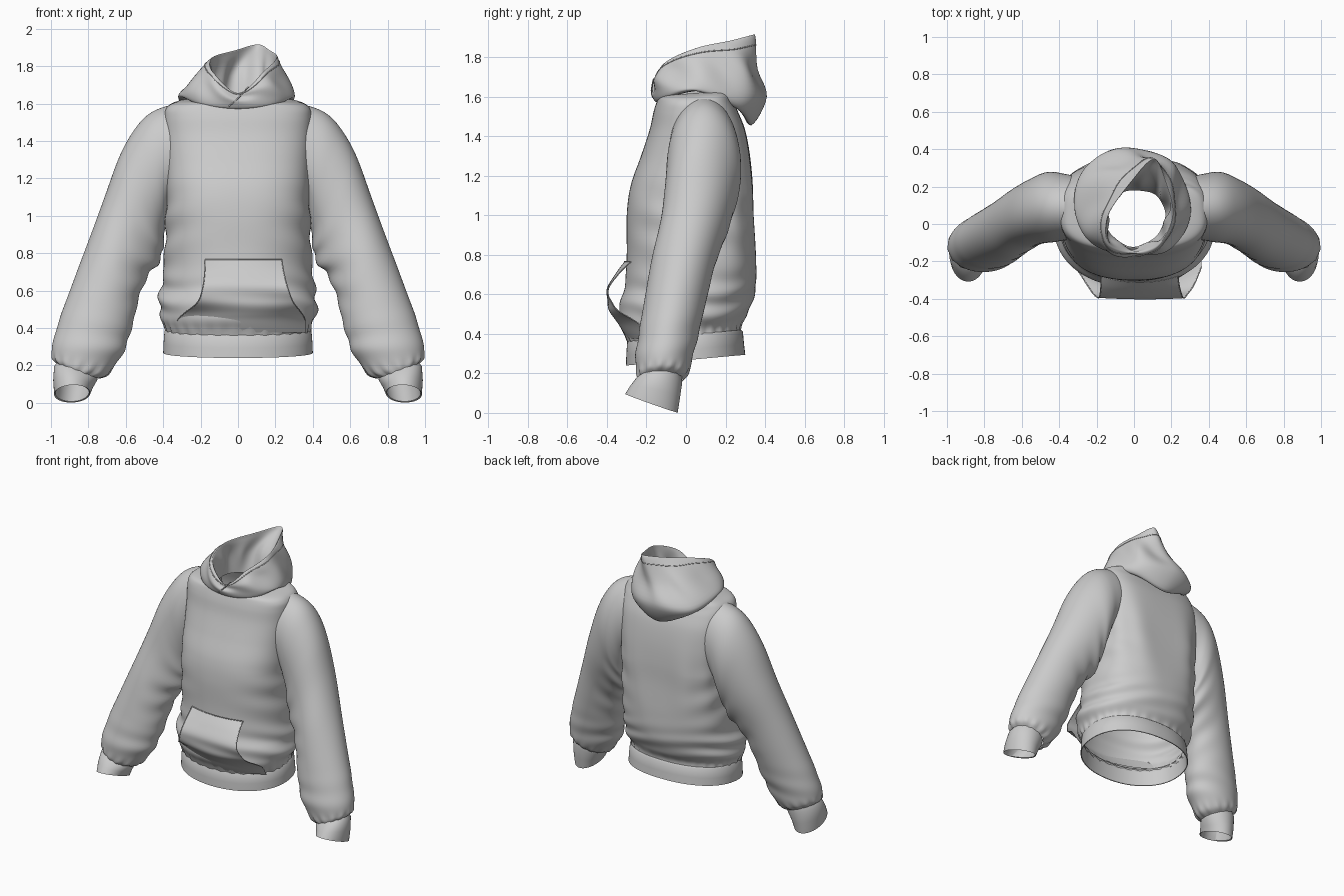
import bpy, bmesh, math
from math import sin, cos, pi, exp
from mathutils import Vector

if "Cube" in bpy.data.objects:
    bpy.data.objects.remove(bpy.data.objects["Cube"])


def spline(pts, n, closed=False):
    """Catmull-Rom through tuples of any length."""
    out, m = [], len(pts)
    get = (lambda i: pts[i % m]) if closed else (lambda i: pts[max(0, min(m - 1, i))])
    for i in range(m if closed else m - 1):
        for k in range(n):
            t = k / n
            out.append(tuple(0.5 * (2 * b + (c - a) * t + (2 * a - 5 * b + 4 * c - d) * t * t
                                    + (3 * b - a - 3 * c + d) * t ** 3)
                             for a, b, c, d in zip(get(i - 1), get(i), get(i + 1), get(i + 2))))
    if not closed:
        out.append(tuple(pts[-1]))
    return out


def bell(v, mid, width):
    return exp(-((v - mid) / width) ** 2)


def loft(name, rings, closed=True, mirror=False, angle=60):
    bm = bmesh.new()
    grid = [[bm.verts.new(p) for p in r] for r in rings]
    n = len(rings[0])
    for a, b in zip(grid, grid[1:]):
        for i in range(n if closed else n - 1):
            j = (i + 1) % n
            bm.faces.new((a[i], a[j], b[j], b[i]))
    bmesh.ops.recalc_face_normals(bm, faces=bm.faces)
    me = bpy.data.meshes.new(name)
    bm.to_mesh(me)
    bm.free()
    ob = bpy.data.objects.new(name, me)
    bpy.context.collection.objects.link(ob)
    if mirror:
        ob.modifiers.new("mirror", 'MIRROR')
    bpy.ops.object.select_all(action='DESELECT')
    ob.select_set(True)
    bpy.context.view_layer.objects.active = ob
    bpy.ops.object.shade_smooth_by_angle(angle=math.radians(angle))
    return ob


def seam(name, pts, radius=0.003, closed=False):
    cu = bpy.data.curves.new(name, 'CURVE')
    cu.dimensions = '3D'
    cu.bevel_depth = radius
    cu.bevel_resolution = 1
    sp = cu.splines.new('POLY')
    sp.points.add(len(pts) - 1)
    for q, p in zip(sp.points, pts):
        q.co = (*p, 1)
    sp.use_cyclic_u = closed
    ob = bpy.data.objects.new(name, cu)
    bpy.context.collection.objects.link(ob)
    return ob


def body_ring(row, fold=None, n=128):
    """Rounded body section (height, half width, front y, back y, tilt); boxier at the upper back."""
    z, hx, yf, yb, tilt = row
    up = max(0, min(1, (z - .6) / .5))
    ring = []
    for i in range(n):
        a = 2 * pi * i / n
        e = 2 / ((2.25 + 1.2 * up) if sin(a) > 0 else (2.1 + .5 * up))
        k = 1 + (fold(a, z) if fold else 0)
        x = math.copysign(abs(cos(a)) ** e, cos(a)) * hx * k
        y = (yf + yb) / 2 + math.copysign(abs(sin(a)) ** e, sin(a)) * (yb - yf) / 2 * k
        ring.append((x, y, z + tilt * y))
    return ring


def sleeve_ring(row, fold=None, n=64):
    """Section from outer x,z, inner x,z, centre y, half depth, front lift."""
    ox, oz, ix, iz, yc, ry, rz = row
    c = Vector(((ox + ix) / 2, yc, (oz + iz) / 2))
    u = Vector(((ox - ix) / 2, 0, (oz - iz) / 2))
    w = Vector((0, -ry, rz))
    return [c + (u * cos(a) + w * sin(a)) * (1 + (fold(a, c.z) if fold else 0))
            for a in (2 * pi * i / n for i in range(n))]


# Body, bloused over the hem
def body_fold(a, z):
    side = cos(a) ** 2
    f = 0.028 * sin(48 * z + 2.2 * sin(2 * a + 0.5) + 2 * cos(a)) * bell(z, 0.55, 0.13) * (0.35 + 0.65 * side)
    f += 0.018 * sin(34 * z + 3 * sin(a)) * side * bell(z, 0.92, 0.2)
    f += 0.012 * sin(30 * a) * bell(z, 0.40, 0.035)
    f += 0.012 * sin(9 * a + 3 * z) * bell(z, 1.05, 0.3) * max(0, sin(a))
    return f


body_rows = [(.37, .385, -.29, .275, .09), (.42, .395, -.31, .28, .08), (.48, .418, -.34, .31, .06),
             (.56, .42, -.335, .34, .04), (.65, .405, -.31, .355, .02), (.80, .393, -.30, .355, 0),
             (1.0, .385, -.30, .345, 0), (1.15, .385, -.28, .34, 0), (1.3, .39, -.228, .325, 0),
             (1.43, .395, -.185, .30, 0), (1.52, .395, -.165, .265, 0), (1.57, .386, -.15, .24, 0),
             (1.60, .35, -.14, .23, .04), (1.615, .27, -.128, .22, .08), (1.605, .19, -.125, .20, .08)]
loft("body", [body_ring(r, body_fold) for r in spline(body_rows, 9)])

# Ribbed hem band with a folded-in lip
hem_rows = [(.395, .385, -.29, .28, .09), (.385, .393, -.298, .288, .09), (.32, .398, -.302, .294, .09),
            (.267, .40, -.304, .30, .09), (.267, .394, -.298, .294, .09), (.37, .384, -.288, .28, .09)]
loft("hem_band", [body_ring(r) for r in hem_rows], angle=40)


# Sleeves, blended into the shoulders
def sleeve_fold(a, z):
    f = 0.035 * sin(14 * a) * bell(z, 0.185, 0.035)
    f += 0.035 * sin(42 * z + 2 * cos(a) + a) * bell(z, 0.32, 0.12) * (0.6 - 0.4 * cos(a))
    inner = max(0, -cos(a))
    f += 0.04 * sin(36 * z + 2.5 * sin(a)) * inner * bell(z, 0.85, 0.3)
    f += 0.025 * sin(3 * a + 5 * z) * bell(z, 0.9, 0.25)
    return f


sleeve_rows = [(.28, 1.598, .33, 1.08, .085, .17, 0), (.375, 1.588, .37, 1.02, .09, .178, 0),
               (.475, 1.545, .385, .95, .09, .188, 0), (.555, 1.46, .395, .90, .085, .188, 0),
               (.635, 1.32, .40, .84, .068, .18, 0), (.715, 1.11, .425, .76, .04, .17, 0),
               (.80, .87, .495, .66, -.01, .162, 0), (.88, .65, .54, .52, -.05, .157, 0),
               (.95, .46, .575, .37, -.085, .152, 0), (.99, .32, .625, .25, -.11, .145, 0),
               (.995, .245, .69, .155, -.12, .13, 0), (.972, .212, .745, .13, -.13, .112, 0)]
loft("sleeves", [sleeve_ring(r, sleeve_fold) for r in spline(sleeve_rows, 8)], mirror=True)

# Cuffs, swung forward and open at the end
cuff_rows = [(.965, .22, .75, .137, -.13, .108, 0), (.983, .195, .753, .12, -.138, .118, .01),
             (.988, .12, .775, .085, -.158, .127, .03), (.983, .045, .79, .052, -.175, .133, .047),
             (.976, .05, .797, .055, -.174, .126, .045), (.958, .20, .765, .135, -.13, .103, 0)]
loft("cuffs", [sleeve_ring(r) for r in cuff_rows], mirror=True, angle=40)

# Hood: each row runs front, front side, side, back side, back, then is mirrored and skewed
hood_rows = [
    ([(0, -.13, 1.57), (.17, -.08, 1.60), (.24, .08, 1.63), (.16, .22, 1.59), (0, .27, 1.55)], 0),
    ([(0, -.155, 1.575), (.20, -.11, 1.595), (.295, .05, 1.63), (.22, .26, 1.54), (0, .33, 1.455)], 0),
    ([(0, -.172, 1.61), (.21, -.115, 1.65), (.305, .07, 1.66), (.24, .31, 1.60), (0, .41, 1.60)], -.02),
    ([(0, -.168, 1.635), (.18, -.12, 1.72), (.232, .08, 1.76), (.17, .29, 1.74), (0, .352, 1.74)], .04),
    ([(0, -.158, 1.655), (.14, -.115, 1.765), (.18, .05, 1.84), (.10, .235, 1.875), (0, .35, 1.905)], .10),
    ([(0, -.145, 1.65), (.13, -.10, 1.755), (.168, .05, 1.825), (.09, .22, 1.86), (0, .325, 1.885)], .10),
    ([(0, -.13, 1.61), (.125, -.08, 1.68), (.16, .05, 1.73), (.11, .17, 1.74), (0, .23, 1.76)], .06),
    ([(0, -.122, 1.58), (.12, -.06, 1.59), (.16, .05, 1.60), (.11, .15, 1.60), (0, .18, 1.60)], .02)]


def hood_ring(pts, shift):
    pts = pts + [(-x, y, z) for x, y, z in pts[3:0:-1]]
    ring = []
    for x, y, z in spline(pts, 12, True):
        t = max(0, min(1, (y + .1) / .45))
        ring.append((x + shift * t, y, z))
    return ring


hood_key = [hood_ring(p, s) for p, s in hood_rows]
hood_cols = [spline(list(col), 6) for col in zip(*hood_key)]
hood = []
for k, ring in enumerate(zip(*hood_cols)):
    amt = 0.012 * bell(k, 17, 5) + 0.014 * bell(k, 36, 4)
    hood.append([Vector(p) + Vector((p[0], p[1] - .08, 0)).normalized()
                 * amt * sin(7 * 2 * pi * i / len(ring) + k * .22) for i, p in enumerate(ring)])
loft("hood", hood)
seam("hood_edge_stitch", hood[22], closed=True)

# Overlapping front edge of the hood
seam("hood_front_overlap", spline([(.055, -.164, 1.69), (.02, -.172, 1.65), (-.02, -.172, 1.61),
                                   (-.05, -.158, 1.585)], 6), .004)

# Front pouch pocket, standing off the body so its side openings gape
pocket_rows = [(.765, -.175, .235, -.312, .8), (.70, -.178, .245, -.36, .35), (.62, -.188, .265, -.403, .15),
               (.54, -.215, .295, -.392, .35), (.48, -.285, .34, -.365, .9), (.44, -.325, .36, -.338, 1.0),
               (.375, -.33, .36, -.295, 1.0)]
pocket = []
for z, xl, xr, y, c in spline(pocket_rows, 6):
    row = []
    for i in range(33):
        x = xl + (xr - xl) * i / 32
        row.append((x, y + c * (x - .03) ** 2 + .006 * sin(45 * z + 5 * x) * bell(z, .53, .08), z))
    pocket.append(row)
loft("front_pocket", pocket, closed=False)
edge = [r[0] for r in reversed(pocket[:31])] + pocket[0][1:-1] + [r[-1] for r in pocket[:31]]
seam("pocket_edge_stitch", edge)
